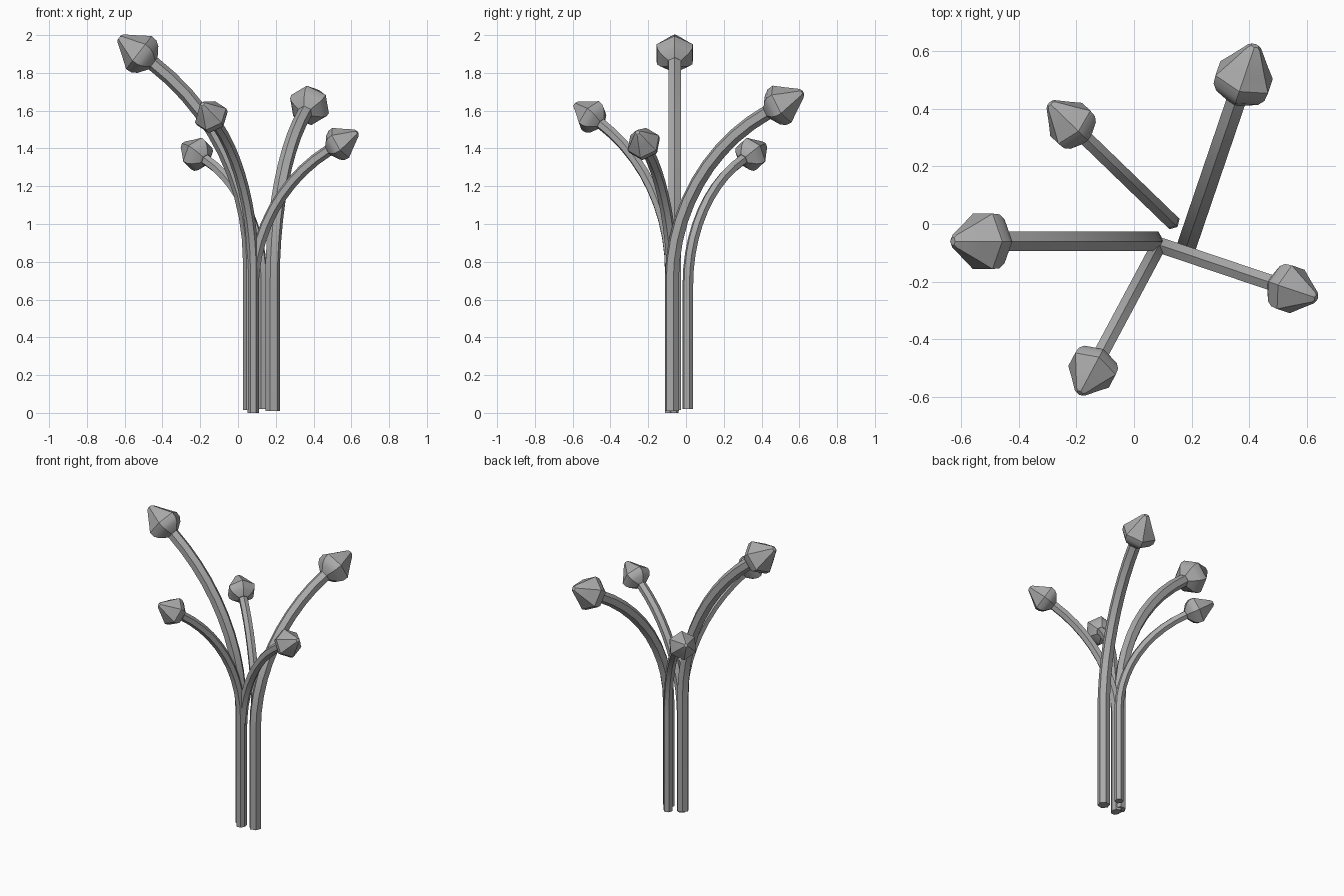
import bpy, bmesh, math
from mathutils import Vector

cube = bpy.data.objects.get("Cube")
if cube:
    bpy.data.objects.remove(cube, do_unlink=True)

grey = bpy.data.materials.new("plain_grey")
grey.use_nodes = True
grey.diffuse_color = (0.4, 0.4, 0.4, 1)
grey.node_tree.nodes["Principled BSDF"].inputs["Base Color"].default_value = (0.4, 0.4, 0.4, 1)

SIDES = 6
ARC_STEPS = 10


def loft(name, rings, side):
    """Skin hexagonal rings given as (centre, direction, radius)."""
    bm = bmesh.new()
    loops = []
    for centre, direction, radius in rings:
        normal = side.cross(direction)
        loop = []
        for i in range(SIDES):
            a = math.tau * i / SIDES
            loop.append(bm.verts.new(centre + radius * (math.cos(a) * normal + math.sin(a) * side)))
        loops.append(loop)
    for low, high in zip(loops, loops[1:]):
        for i in range(SIDES):
            j = (i + 1) % SIDES
            bm.faces.new((low[i], low[j], high[j], high[i]))
    bm.faces.new(loops[0][::-1])
    bm.faces.new(loops[-1])
    bmesh.ops.recalc_face_normals(bm, faces=bm.faces[:])
    mesh = bpy.data.meshes.new(name)
    bm.to_mesh(mesh)
    bm.free()
    mesh.materials.append(grey)
    obj = bpy.data.objects.new(name, mesh)
    bpy.context.collection.objects.link(obj)
    bpy.ops.object.select_all(action='DESELECT')
    obj.select_set(True)
    bpy.context.view_layer.objects.active = obj
    bpy.ops.object.shade_smooth_by_angle(angle=math.radians(35))


# Bud profile: distance along the axis, radius, both relative to bud size
BUD = [(0, 0.36), (0.3, 0.8), (0.55, 0.97), (0.85, 1.0), (1.3, 0.68), (1.95, 0.24), (2.03, 0.13)]


def flower(label, base, end, bend_start, radius, bud_size):
    """Straight stem that bends along a circular arc and carries a bud."""
    base, end = Vector(base), Vector(end)
    out = Vector((end.x - base.x, end.y - base.y, 0))
    rise = end.z - bend_start
    angle = 2 * math.atan2(out.length, rise)
    bend = rise / math.sin(angle)
    out.normalize()
    up = Vector((0, 0, 1))
    side = up.cross(out)
    rings = [(base, up, radius)]
    for k in range(ARC_STEPS + 1):
        a = angle * k / ARC_STEPS
        centre = Vector((base.x, base.y, bend_start + bend * math.sin(a)))
        centre += out * bend * (1 - math.cos(a))
        axis = up * math.cos(a) + out * math.sin(a)
        rings.append((centre, axis, radius))
    loft(label + "_stem", rings, side)
    loft(label + "_bud", [(end + axis * d * bud_size, axis, r * bud_size) for d, r in BUD], side)


flower("right_tall", (0.065, -0.06, 0.015), (-0.45, -0.06, 1.85), 0.8, 0.039, 0.111)
flower("back_left", (0.183, -0.075, 0.01), (0.355, 0.43, 1.59), 0.7, 0.039, 0.111)
flower("back_right", (0.13, 0.01, 0.02), (-0.17, 0.30, 1.34), 0.68, 0.029, 0.092)
flower("front_left", (0.08, -0.07, 0.0), (0.48, -0.205, 1.39), 0.65, 0.031, 0.092)
flower("front_right", (0.08, -0.085, 0.0), (-0.115, -0.45, 1.53), 0.75, 0.030, 0.092)
